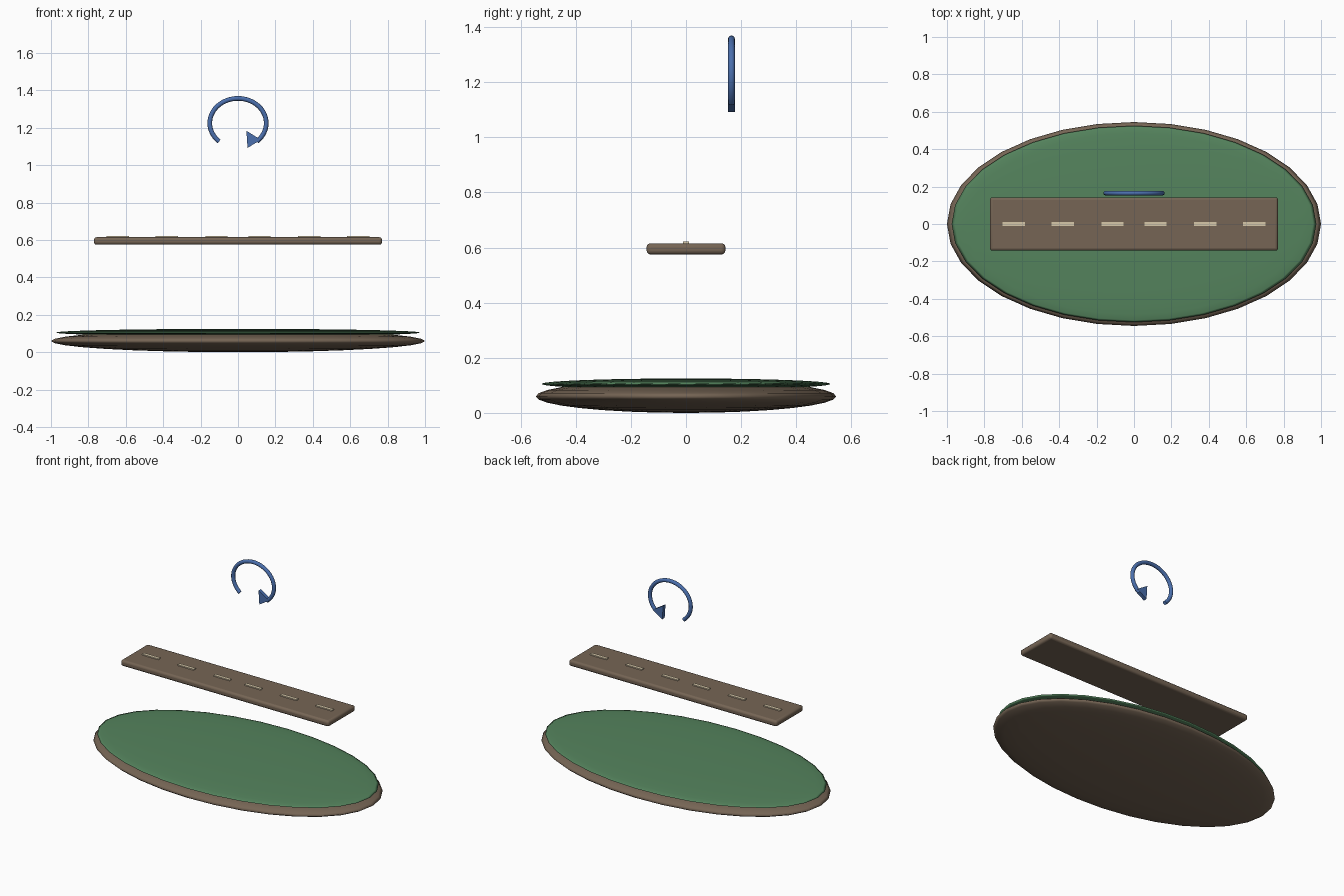
import bpy, bmesh, math
from mathutils import Vector

if "Cube" in bpy.data.objects:
    bpy.data.objects.remove(bpy.data.objects["Cube"])


def material(name, rgb):
    m = bpy.data.materials.new(name)
    m.diffuse_color = (*rgb, 1)
    m.use_nodes = True
    m.node_tree.nodes["Principled BSDF"].inputs["Base Color"].default_value = m.diffuse_color
    return m


EARTH = material("earth", (0.18, 0.13, 0.09))
GRASS = material("grass", (0.09, 0.23, 0.11))
PAINT = material("paint", (0.68, 0.58, 0.40))
BLUE = material("blue", (0.07, 0.16, 0.42))


def finish(name, mat, angle=40):
    ob = bpy.context.object
    ob.name = name
    ob.data.materials.append(mat)
    bpy.ops.object.transform_apply(location=False, rotation=False, scale=True)
    bpy.ops.object.shade_smooth_by_angle(angle=math.radians(angle))
    return ob


def disc(name, z, radii, mat):
    bpy.ops.mesh.primitive_uv_sphere_add(segments=32, ring_count=16, radius=1, location=(0, 0, z))
    bpy.context.object.scale = radii
    return finish(name, mat, 180)


def box(name, loc, size, mat, bevel=0):
    bpy.ops.mesh.primitive_cube_add(size=1, location=loc)
    bpy.context.object.scale = size
    ob = finish(name, mat)
    if bevel:
        mod = ob.modifiers.new("round_edges", 'BEVEL')
        mod.width, mod.segments = bevel, 3
    return ob


def mesh_object(name, bm, mat):
    bmesh.ops.recalc_face_normals(bm, faces=bm.faces)
    me = bpy.data.meshes.new(name)
    bm.to_mesh(me)
    bm.free()
    ob = bpy.data.objects.new(name, me)
    bpy.context.collection.objects.link(ob)
    bpy.context.view_layer.objects.active = ob
    ob.select_set(True)
    finish(name, mat)


# Flattened ground island with a grass layer
disc("ground_base", 0.06, (1.0, 0.545, 0.06), EARTH)
disc("grass_top", 0.105, (0.975, 0.525, 0.02), GRASS)

# Floating road board and its centre dashes
box("road_board", (0, 0, 0.595), (1.54, 0.286, 0.04), EARTH, 0.014)
for i, x in enumerate((-0.642, -0.38, -0.115, 0.115, 0.38, 0.642)):
    box(f"road_dash_{i + 1}", (x, 0, 0.616), (0.12, 0.022, 0.012), PAINT)

# Curved arrow shaft: round tube along an open oval
Y, R, CZ, RX, RZ = 0.165, 0.0125, 1.225, 0.151, 0.132
STEPS, SIDES = 40, 12
bm = bmesh.new()
rings = []
for i in range(STEPS + 1):
    a = math.radians(228 - 276 * i / STEPS)
    centre = Vector((RX * math.cos(a), Y, CZ + RZ * math.sin(a)))
    out = Vector((RZ * math.cos(a), 0, RX * math.sin(a))).normalized()
    rings.append([bm.verts.new(centre + R * (out * math.cos(t) + Vector((0, math.sin(t), 0))))
                  for t in (2 * math.pi * k / SIDES for k in range(SIDES))])
for p, q in zip(rings, rings[1:]):
    for k in range(SIDES):
        n = (k + 1) % SIDES
        bm.faces.new((p[k], p[n], q[n], q[k]))
bm.faces.new(rings[0])
bm.faces.new(rings[-1])
mesh_object("arrow_shaft", bm, BLUE)

# Flat triangular arrow head
bm = bmesh.new()
tri = [bm.verts.new((x, Y - R, z)) for x, z in ((0.045, 1.184), (0.122, 1.136), (0.051, 1.092))]
ext = bmesh.ops.extrude_face_region(bm, geom=[bm.faces.new(tri)])
bmesh.ops.translate(bm, vec=(0, 2 * R, 0),
                    verts=[v for v in ext["geom"] if isinstance(v, bmesh.types.BMVert)])
mesh_object("arrow_head", bm, BLUE)
